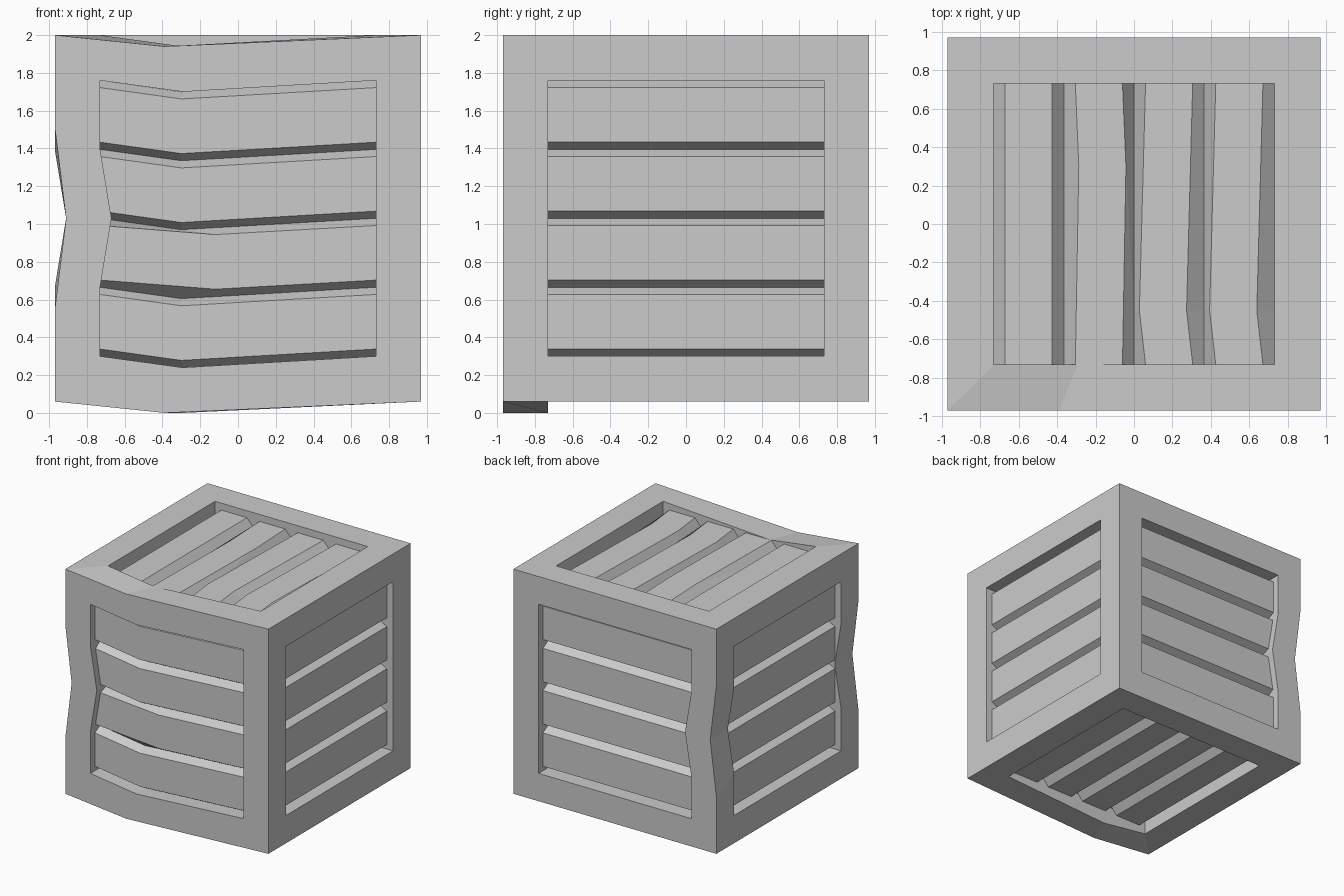
import bpy
import bmesh
from mathutils import Vector

cube = bpy.data.objects.get("Cube")
if cube:
    bpy.data.objects.remove(cube, do_unlink=True)

HALF = 0.97       # half size of the crate
OPEN = 0.73       # half size of each panel opening
MID = 1.03        # height of the crate's centre
RECESS = 0.06     # slat face below frame face
GROOVE = 0.07     # depth of the grooves between slats
BEND = 0.06       # how far the warped timbers move

GREY = (0.6, 0.6, 0.6, 1)
grey = bpy.data.materials.new("plain_grey")
grey.use_nodes = True
grey.diffuse_color = GREY
grey.node_tree.nodes["Principled BSDF"].inputs["Base Color"].default_value = GREY


def finish(bm, name):
    mesh = bpy.data.meshes.new(name)
    bm.to_mesh(mesh)
    bm.free()
    mesh.materials.append(grey)
    obj = bpy.data.objects.new(name, mesh)
    obj.location.z = MID
    bpy.context.collection.objects.link(obj)


def cut_long_edges(bm, axis, side, cuts):
    """Cut the long edges along one axis that lie on the low end of another."""
    found = []
    for e in bm.edges:
        a, b = e.verts[0].co, e.verts[1].co
        if abs(a[axis] - b[axis]) > 1 and (a[side] + b[side]) / 2 < -0.7:
            found.append(e)
    bmesh.ops.subdivide_edges(bm, edges=found, cuts=cuts, use_grid_fill=True)


# Outer frame: a cube with a deep square opening in each face
bm = bmesh.new()
bmesh.ops.create_cube(bm, size=2 * HALF)
panels = list(bm.faces)
bmesh.ops.inset_individual(bm, faces=panels, thickness=HALF - OPEN, use_even_offset=True)
bmesh.ops.inset_individual(bm, faces=panels, thickness=0, depth=-0.16)
bmesh.ops.delete(bm, geom=panels, context='FACES_ONLY')

# Front timbers sag
cut_long_edges(bm, 0, 1, 1)
for v in bm.verts:
    if abs(v.co.x) < 0.05:
        outer = v.co.y < -0.96 and abs(v.co.z) > 0.96
        v.co.x = -0.4 * (HALF if outer else OPEN)
        v.co.z -= BEND

# Right-hand posts buckle inward at mid height
cut_long_edges(bm, 2, 0, 3)
for v in bm.verts:
    if abs(v.co.z) < 0.05:
        v.co.x += BEND
finish(bm, "crate_frame")


def slat_panel(name, u, v, w, bevel, kink=0.0, warp=None):
    """Four chamfered slats along u, stacked along v, facing w."""
    u, v, w = Vector(u), Vector(v), Vector(w)
    top = HALF - RECESS
    valley = top - GROOVE
    base = valley - 0.04
    pitch = OPEN / 2
    bm = bmesh.new()
    for i in range(4):
        lo = -OPEN + i * pitch
        hi = lo + pitch
        section = [(lo, base), (lo, valley), (lo + bevel, top),
                   (hi - bevel, top), (hi, valley), (hi, base)]
        rings = []
        for s in (-OPEN, kink, OPEN):
            ring = []
            for a, h in section:
                du, dv = warp(i, h == top) if warp and s == kink else (0, 0)
                ring.append(bm.verts.new(u * (s + du) + v * (a + dv) + w * h))
            rings.append(ring)
        for r, q in zip(rings, rings[1:]):
            for k in range(6):
                n = (k + 1) % 6
                bm.faces.new((r[k], r[n], q[n], q[k]))
        bm.faces.new(rings[0])
        bm.faces.new(rings[-1])
    bmesh.ops.recalc_face_normals(bm, faces=bm.faces)
    finish(bm, name)


def front_warp(i, face):
    """All sag; the second slat's face bends nearer the middle."""
    return (0.18, -0.048) if face and i == 1 else (0, -BEND)


def top_warp(i, face):
    """The slat faces on the left half lean sideways."""
    if not face or i == 0:
        return 0, 0
    return (0.75, 0.018) if i == 1 else (0, -0.032)


X, Y, Z = (1, 0, 0), (0, 1, 0), (0, 0, 1)
NX, NY, NZ = (-1, 0, 0), (0, -1, 0), (0, 0, -1)

# Side slats run level; the front ones sag with the frame
slat_panel("front_slats", X, Z, NY, 0.038, -0.3, front_warp)
slat_panel("back_slats", X, Z, Y, 0.038)
slat_panel("left_slats", Y, Z, X, 0.038)
slat_panel("right_slats", Y, Z, NX, 0.038)

# Top and bottom slats run front to back
slat_panel("top_slats", Y, X, Z, 0.06, -0.45, top_warp)
slat_panel("bottom_slats", Y, X, NZ, 0.06)
